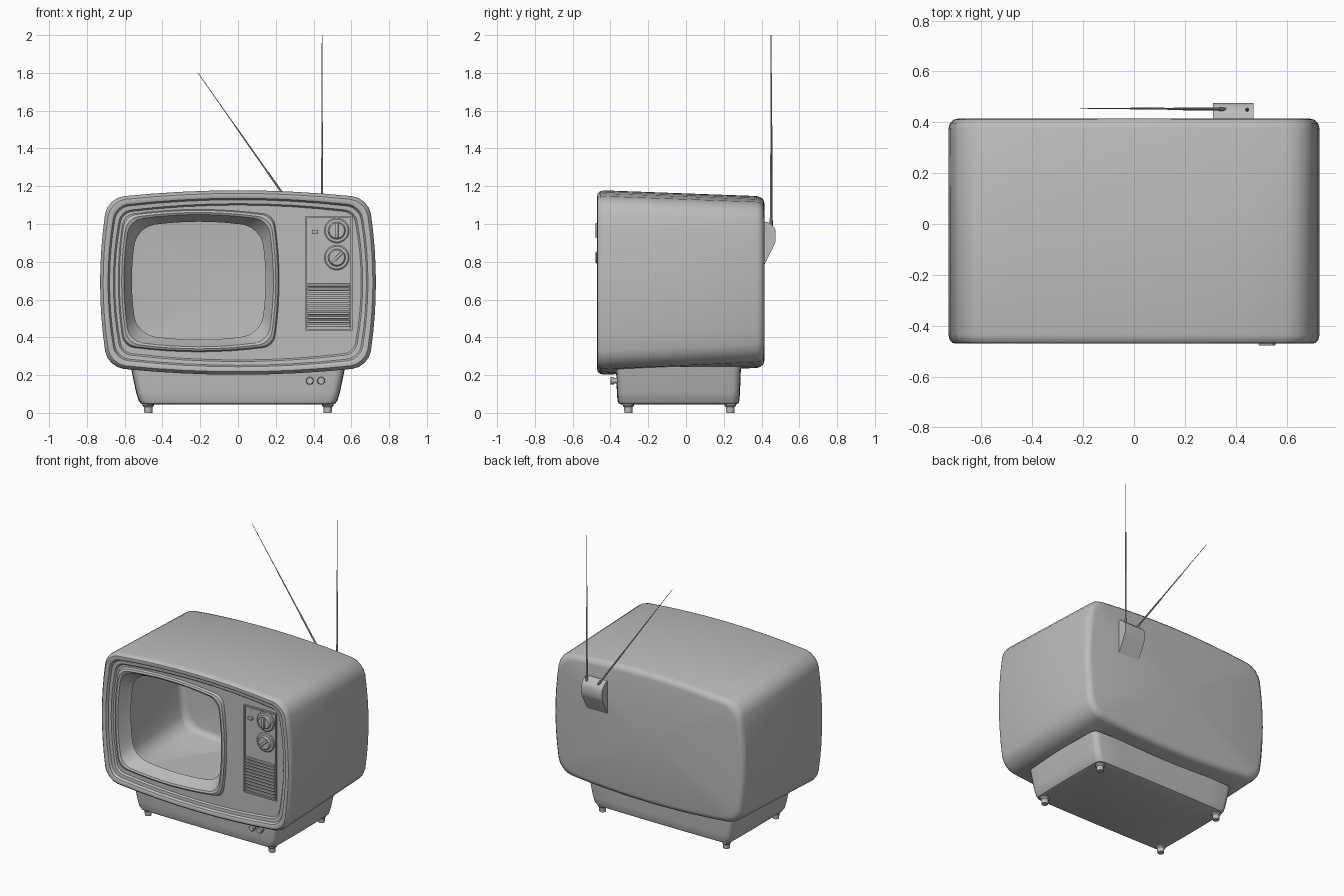
import bpy
import bmesh
from math import cos, sin, pi
from mathutils import Vector

old = bpy.data.objects.get("Cube")
if old:
    bpy.data.objects.remove(old, do_unlink=True)

grey = bpy.data.materials.new("plain grey")
grey.use_nodes = True
GREY = (0.5, 0.5, 0.5, 1)
grey.diffuse_color = GREY
grey.node_tree.nodes["Principled BSDF"].inputs["Base Color"].default_value = GREY


def finish(name, bm, angle=35):
    bmesh.ops.recalc_face_normals(bm, faces=bm.faces)
    mesh = bpy.data.meshes.new(name)
    bm.to_mesh(mesh)
    bm.free()
    obj = bpy.data.objects.new(name, mesh)
    bpy.context.collection.objects.link(obj)
    mesh.materials.append(grey)
    bpy.ops.object.select_all(action="DESELECT")
    obj.select_set(True)
    bpy.context.view_layer.objects.active = obj
    bpy.ops.object.shade_smooth_by_angle(angle=angle * pi / 180)
    return obj


def outline(w, h, r, bulge, arc=5, side=8):
    """Rounded rectangle with bowed sides; w and h are half sizes at the bow."""
    w, h = w - bulge, h - bulge
    corners = [(1, 1), (-1, 1), (-1, -1), (1, -1)]
    pts = []
    for i, (sx, sy) in enumerate(corners):
        for k in range(arc):
            a = (i + k / (arc - 1)) * pi / 2
            pts.append(Vector((sx * (w - r) + r * cos(a), sy * (h - r) + r * sin(a))))
        nx, ny = corners[(i + 1) % 4]
        a = (i + 1) * pi / 2
        end = Vector((nx * (w - r) + r * cos(a), ny * (h - r) + r * sin(a)))
        start = pts[-1].copy()
        pts += [start.lerp(end, k / side) for k in range(1, side)]
    return [(x + bulge * x / w * (1 - (z / h) ** 2),
             z + bulge * z / h * (1 - (x / w) ** 2)) for x, z in pts]


def loft(name, rings, cap_start=False, cap_end=False, angle=35):
    bm = bmesh.new()
    loops = [[bm.verts.new(p) for p in ring] for ring in rings]
    n = len(loops[0])
    for a, b in zip(loops, loops[1:]):
        for i in range(n):
            j = (i + 1) % n
            bm.faces.new((a[i], a[j], b[j], b[i]))
    if cap_start:
        bm.faces.new(loops[0])
    if cap_end:
        bm.faces.new(loops[-1])
    return finish(name, bm, angle)


def front_ring(cx, cz, y, w, h, r, bulge):
    return [(cx + x, y, cz + z) for x, z in outline(w, h, r, bulge)]


def box(name, x0, x1, y0, y1, z0, z1, bevel=0.0):
    bm = bmesh.new()
    bmesh.ops.create_cube(bm, size=1)
    for v in bm.verts:
        v.co = ((x0 + x1) / 2 + v.co.x * (x1 - x0), (y0 + y1) / 2 + v.co.y * (y1 - y0),
                (z0 + z1) / 2 + v.co.z * (z1 - z0))
    if bevel:
        bmesh.ops.bevel(bm, geom=bm.edges[:], offset=bevel, segments=2, profile=0.5, affect="EDGES")
    return finish(name, bm)


def rod(name, start, direction, steps, sides=16):
    """Turned part: steps are (distance along the axis, radius)."""
    axis = Vector(direction).normalized()
    u = axis.orthogonal().normalized()
    v = axis.cross(u)
    rings = [[Vector(start) + axis * d + (u * cos(2 * pi * k / sides) + v * sin(2 * pi * k / sides)) * r
              for k in range(sides)] for d, r in steps]
    return loft(name, rings, True, True)


# Hollow cabinet: screen opening, bezel, front panel, rim, sides and back in one shell
MID = 0.69
rings = []
for inset, y in [(0.072, -0.37), (0.06, -0.39), (0.03, -0.452), (0.018, -0.458), (0.006, -0.452), (0, -0.435)]:
    rings.append(front_ring(-0.208, 0.70, y, 0.426 - inset, 0.377 - inset * 0.9, 0.05 + inset * 0.5, 0.03))
for inset, y in [(0.078, -0.435), (0.07, -0.446), (0.05, -0.448), (0.042, -0.464), (0.03, -0.47), (0.016, -0.468),
                 (0.005, -0.455), (0, -0.435)]:
    rings.append(front_ring(0, MID, y, 0.73 - inset, 0.488 - inset, 0.085 - inset * 0.5, 0.04))
for inset, y in [(0, 0.375), (0.006, 0.395), (0.02, 0.41), (0.04, 0.415)]:
    rings.append(front_ring(0, MID + 0.003, y, 0.73 - inset, 0.455 - inset, 0.085, 0.04))
rings.append([(x * 0.02, 0.415, MID + (z - MID) * 0.02) for x, y, z in rings[-1]])
loft("cabinet", rings, cap_end=True)

# Tapered pedestal with a rounded lower edge
base = []
for z, w, d in [(0.045, 0.50, 0.305), (0.05, 0.515, 0.317), (0.065, 0.526, 0.323), (0.11, 0.54, 0.326),
                (0.245, 0.568, 0.331)]:
    base.append([(x, y - 0.04, z) for x, y in outline(w, d, 0.04, 0.004)])
loft("pedestal", base, True, True)

# Four feet
for x in (-0.475, 0.475):
    for y in (-0.305, 0.235):
        rod("foot", (x, y, 0.05), (0, 0, -1), [(0, 0.03), (0.012, 0.03), (0.02, 0.023), (0.05, 0.021)])

# Control plate with raised edging
X0, X1, Z0, Z1, T = 0.355, 0.605, 0.435, 1.04, 0.009
box("control_plate", X0, X1, -0.439, -0.43, Z0, Z1)
for x in (X0, X1 - T):
    box("control_edge_side", x, x + T, -0.448, -0.43, Z0, Z1)
for z in (Z0, Z1 - T):
    box("control_edge_cross", X0, X1, -0.448, -0.43, z, z + T)

# Speaker grille slats
for i in range(11):
    z = 0.455 + i * 0.0215
    box("speaker_slat", X0 + 0.012, X1 - 0.012, -0.45, -0.435, z, z + 0.014, 0.003)

# Volume slider
box("slider_track", 0.404, 0.412, -0.443, -0.435, 0.75, 1.01)
box("slider_handle", 0.392, 0.424, -0.46, -0.435, 0.95, 0.968, 0.003)

# Tuning dials with grips
for z, turn in ((0.965, 0.0), (0.822, 0.8)):
    rod("dial", (0.523, -0.435, z), (0, -1, 0),
        [(0, 0.066), (0.01, 0.066), (0.015, 0.06), (0.016, 0.046), (0.026, 0.044), (0.03, 0.04)], 32)
    grip = box("dial_grip", -0.008, 0.008, -0.478, -0.46, -0.04, 0.04, 0.003)
    grip.location = (0.523, 0, z)
    grip.rotation_euler.y = turn

# Small knobs on the pedestal
for x in (0.38, 0.44):
    rod("pedestal_knob", (x, -0.36, 0.17), (0, -1, 0),
        [(0, 0.014), (0.02, 0.014), (0.021, 0.021), (0.036, 0.021), (0.04, 0.017)])

# Aerial mount on the back
profile = [(0.40, 1.015), (0.435, 1.01), (0.465, 0.985), (0.475, 0.965), (0.475, 0.91), (0.468, 0.89), (0.40, 0.755)]
loft("aerial_mount", [[(x, y, z) for y, z in profile] for x in (0.31, 0.47)], True, True, 50)

# Two telescopic aerials
for name, start, end in (("upright_aerial", (0.445, 0.45, 0.985), (0.445, 0.45, 2.0)),
                         ("slanted_aerial", (0.36, 0.452, 0.985), (-0.212, 0.455, 1.8))):
    way = Vector(end) - Vector(start)
    L = way.length
    rod(name, start, way, [(0, 0.008), (0.04, 0.008), (0.045, 0.006), (L * 0.35, 0.0055), (L * 0.36, 0.004),
                           (L * 0.65, 0.0035), (L * 0.66, 0.0025), (L, 0.0015)], 8)
